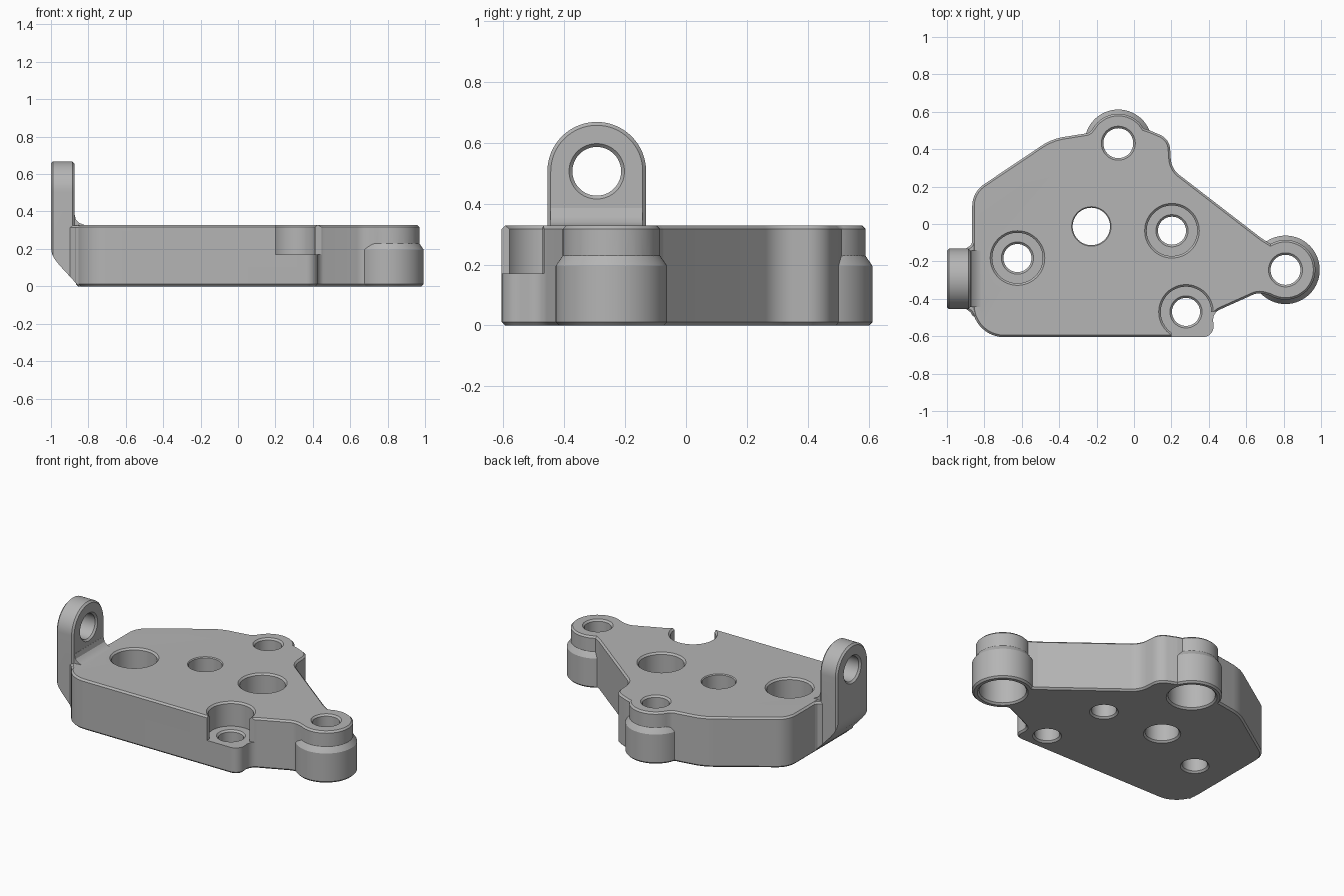
import bpy, bmesh
from math import cos, sin, pi, radians, tan
from mathutils import Vector

if "Cube" in bpy.data.objects:
    bpy.data.objects.remove(bpy.data.objects["Cube"])

# One plain grey for the whole casting
grey = bpy.data.materials.new("cast_grey")
grey.use_nodes = True
COLOR = (0.46, 0.46, 0.46, 1)
grey.diffuse_color = COLOR
grey.node_tree.nodes["Principled BSDF"].inputs["Base Color"].default_value = COLOR

H = 0.328        # plate thickness
STEP = 0.17      # height of the counterbore floors
C = 0.011        # edge chamfer


def add_object(name, bm):
    bmesh.ops.recalc_face_normals(bm, faces=bm.faces)
    mesh = bpy.data.meshes.new(name)
    bm.to_mesh(mesh)
    bm.free()
    obj = bpy.data.objects.new(name, mesh)
    bpy.context.collection.objects.link(obj)
    mesh.materials.append(grey)
    return obj


def apply(obj, mod):
    bpy.context.view_layer.objects.active = obj
    bpy.ops.object.modifier_apply(modifier=mod.name)


def combine(obj, other, operation):
    mod = obj.modifiers.new(operation.lower(), 'BOOLEAN')
    mod.operation, mod.solver, mod.object = operation, 'EXACT', other
    apply(obj, mod)
    bpy.data.objects.remove(other)


def arc(cx, cy, r, start, end, n=32):
    angles = [radians(start + (end - start) * i / n) for i in range(n + 1)]
    return [(cx + r * cos(a), cy + r * sin(a), 0) for a in angles]


def rounded(corners, n=10):
    """Polygon of (x, y, radius) corners with every corner filleted."""
    out = []
    for i, (x, y, r) in enumerate(corners):
        p = Vector((x, y))
        if r == 0:
            out.append((x, y))
            continue
        a = Vector(corners[i - 1][:2]) - p
        b = Vector(corners[(i + 1) % len(corners)][:2]) - p
        half = a.angle(b) / 2
        d = min(r / tan(half), a.length * 0.48, b.length * 0.48)
        a, b = a.normalized() * d, b.normalized() * d
        centre = p + (a + b).normalized() * d / cos(half)
        u, v = p + a - centre, p + b - centre
        sweep = u.angle(v)
        for k in range(n + 1):
            t = k / n
            q = centre + (u * sin((1 - t) * sweep) + v * sin(t * sweep)) / sin(sweep)
            out.append((q.x, q.y))
    return out


def prism(name, points, low, high, axis='z', bevel=0):
    place = {'x': lambda u, v, w: (w, u, v), 'y': lambda u, v, w: (u, w, v),
             'z': lambda u, v, w: (u, v, w)}[axis]
    bm = bmesh.new()
    rings = [[bm.verts.new(place(p[0], p[1], w)) for p in points] for w in (low, high)]
    for ring in rings:
        bm.faces.new(ring)
    for i in range(len(points)):
        bm.faces.new((rings[0][i - 1], rings[0][i], rings[1][i], rings[1][i - 1]))
    obj = add_object(name, bm)
    if bevel:
        mod = obj.modifiers.new("bevel", 'BEVEL')
        mod.width, mod.segments, mod.angle_limit = bevel, 1, radians(60)
        apply(obj, mod)
    return obj


def lathe(name, profile, centre, axis='z', n=64):
    """Solid of revolution from (radius, height) pairs."""
    bm = bmesh.new()
    rings = []
    for r, h in profile:
        ring = []
        for i in range(n):
            u, v = r * cos(2 * pi * i / n), r * sin(2 * pi * i / n)
            co = (u, v, h) if axis == 'z' else (h, u, v)
            ring.append(bm.verts.new(Vector(co) + Vector(centre)))
        rings.append(ring)
    for lo, hi in zip(rings, rings[1:]):
        for i in range(n):
            bm.faces.new((lo[i - 1], lo[i], hi[i], hi[i - 1]))
    bm.faces.new(rings[0])
    bm.faces.new(rings[-1])
    return add_object(name, bm)


SIDE_EAR, BACK_EAR = (0.81, -0.245), (-0.084, 0.432)

# Plate with its two rounded ears
outline = [(-0.865, -0.605, 0.17), (0.43, -0.605, 0.1), (0.42, -0.475, 0.06),
           (0.665, -0.365, 0.1)]
outline += arc(*SIDE_EAR, 0.16, 240, 480)
outline += [(0.68, -0.075, 0.08), (0.2, 0.295, 0.12), (0.19, 0.455, 0.12),
            (0.085, 0.5, 0.06)]
outline += arc(*BACK_EAR, 0.157, 30, 150)
outline += [(-0.24, 0.487, 0.05), (-0.44, 0.455, 0.3), (-0.865, 0.17, 0.14)]
body = prism("bracket_body", rounded(outline), 0, H, bevel=C)

# Wider feet under the ears
for x, y in (SIDE_EAR, BACK_EAR):
    foot = [(0.172, 0), (0.183, C), (0.183, 0.195), (0.176, 0.206), (0.155, 0.236)]
    if y > 0:
        foot = [(r - 0.003, h) for r, h in foot]
    combine(body, lathe("ear_foot", foot, (x, y, 0)), 'UNION')

# Upright lug with a round top, blended into the plate
LY, LZ, LR = -0.293, 0.506, 0.162
lug_shape = [(LY - LR, -0.02)] + [(LY + LR, -0.02)] + arc(LY, LZ, LR, 0, 180)
lug = prism("lug", lug_shape, -1, -0.875, 'x', C)
collar = [(-0.8, LY - 0.205), (-0.862, LY - 0.205), (-0.872, LY - 0.18),
          (-0.9, LY - LR + 0.002)]
collar += [(x, 2 * LY - y) for x, y in reversed(collar)]
combine(lug, prism("lug_collar", collar, -0.02, H - 0.002, bevel=C), 'UNION')
fillet = [(-0.9, 0.2), (-0.8, 0.2), (-0.8, H - 0.003), (-0.828, H + 0.002), (-0.85, 0.34),
          (-0.866, 0.355), (-0.874, 0.385), (-0.9, 0.385)]
combine(lug, prism("lug_fillet", fillet, LY - LR + C, LY + LR - C, 'y'), 'UNION')
under = [(-1.1, 0.21), (-1.001, 0.21), (-0.995, 0.175), (-0.98, 0.145), (-0.955, 0.113),
         (-0.862, 0.012), (-0.85, 0), (-0.79, 0), (-0.79, -0.2), (-1.1, -0.2)]
combine(lug, prism("lug_underside", under, -0.8, 0.2, 'y'), 'DIFFERENCE')
combine(body, lug, 'UNION')

# Counterbored screw holes from above
R, B = 0.075, 0.135
screw = [(R + C, -0.05), (R + C, 0), (R, C), (R, STEP - C), (R + C, STEP), (B, STEP),
         (B, H - C), (B + C, H), (B + C, 0.4)]
for x, y in ((-0.623, -0.182), (0.203, -0.036), (0.278, -0.47)):
    combine(body, lathe("screw_hole", screw, (x, y, 0)), 'DIFFERENCE')

# Open side of the front screw pocket
pocket = [(0.2, -0.58), (0.2, -0.8), (0.7, -0.8), (0.52, -0.452), (0.41, -0.472), (0.28, -0.47)]
combine(body, prism("pocket_opening", pocket, STEP, 0.5), 'DIFFERENCE')

# Ear holes, wide from below
E, W = 0.08, 0.14
ear = [(W + C, -0.05), (W + C, 0), (W, C), (W, 0.19), (E, 0.19), (E, H - C),
       (E + C, H), (E + C, 0.4)]
for x, y in (SIDE_EAR, BACK_EAR):
    combine(body, lathe("ear_hole", ear, (x, y, 0)), 'DIFFERENCE')

# Plain centre hole
M = 0.1
centre_hole = [(M + C, -0.05), (M + C, 0), (M, C), (M, H - C / 2), (M + C / 2, H), (M + C / 2, 0.4)]
combine(body, lathe("centre_hole", centre_hole, (-0.228, -0.013, 0)), 'DIFFERENCE')

# Lug hole
L = 0.08
lug_hole = [(L + C, -1.05), (L + C, -1), (L, C - 1), (L, -0.875 - C), (L + C, -0.875),
            (L + C, -0.82)]
combine(body, lathe("lug_hole", lug_hole, (0, LY, LZ), 'x'), 'DIFFERENCE')

# Smooth curved walls, crisp edges
bpy.ops.object.select_all(action='DESELECT')
body.select_set(True)
bpy.context.view_layer.objects.active = body
bpy.ops.object.shade_smooth_by_angle(angle=radians(30))
